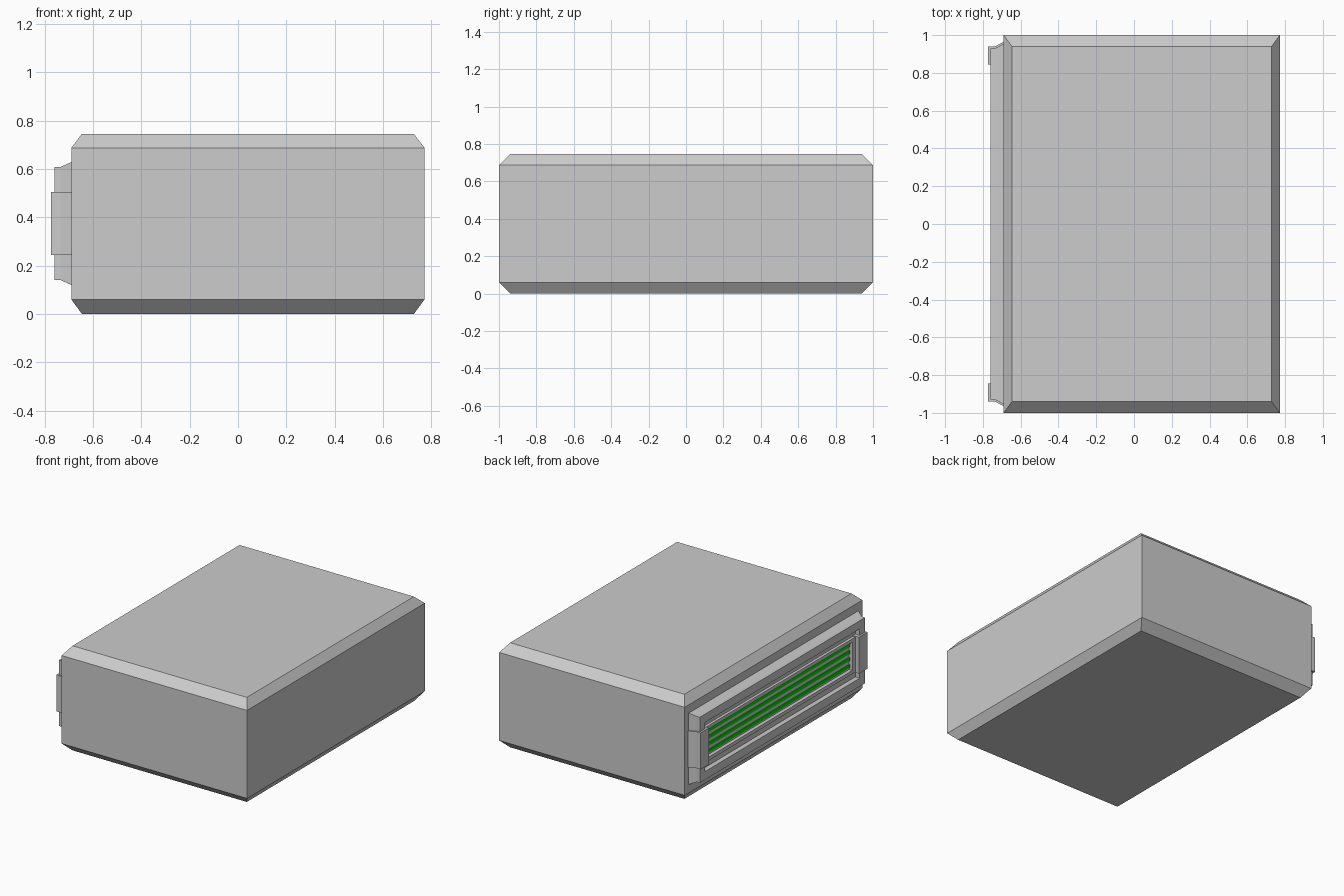
import bpy
import bmesh

old = bpy.data.objects.get("Cube")
if old:
    bpy.data.objects.remove(old, do_unlink=True)


def material(name, rgb):
    m = bpy.data.materials.new(name)
    m.use_nodes = True
    color = (*rgb, 1.0)
    m.diffuse_color = color
    m.node_tree.nodes["Principled BSDF"].inputs["Base Color"].default_value = color
    return m


grey = material("casing grey", (0.604, 0.604, 0.604))
green = material("contact green", (0.0, 0.7, 0.0))


def loft(name, axis, centre, loops, mat):
    """Join rectangles (position along axis, half width, half height) and cap both ends."""
    bm = bmesh.new()
    rings = []
    for pos, a, b in loops:
        ring = []
        for sa, sb in ((-1, -1), (1, -1), (1, 1), (-1, 1)):
            p = [centre[0] + sa * a, centre[1] + sb * b]
            p.insert(axis, pos)
            ring.append(bm.verts.new(p))
        rings.append(ring)
    for r, s in zip(rings, rings[1:]):
        for i in range(4):
            j = (i + 1) % 4
            bm.faces.new((r[i], r[j], s[j], s[i]))
    bm.faces.new(rings[0])
    bm.faces.new(rings[-1])
    bmesh.ops.recalc_face_normals(bm, faces=bm.faces)
    mesh = bpy.data.meshes.new(name)
    bm.to_mesh(mesh)
    bm.free()
    mesh.materials.append(mat)
    obj = bpy.data.objects.new(name, mesh)
    bpy.context.collection.objects.link(obj)
    return obj


X, Z = 0, 2
MID = 0.374     # height of the connector's centre line

# Main housing with chamfered top and bottom rims
loft("housing", Z, (0.041, 0), [
    (0, 0.687, 0.94), (0.06, 0.731, 1.0),
    (0.687, 0.731, 1.0), (0.745, 0.687, 0.94)], grey)

# Connector: flared collar, recess, raised core and contact slot
loft("connector_shell", X, (0, MID), [
    (-0.69, 0.955, 0.254), (-0.735, 0.93, 0.234), (-0.76, 0.93, 0.234),
    (-0.76, 0.87, 0.175), (-0.725, 0.87, 0.175), (-0.725, 0.845, 0.125),
    (-0.745, 0.845, 0.125), (-0.745, 0.808, 0.1), (-0.72, 0.808, 0.1)], grey)

# Rows of contacts on the slot floor
for i in range(4):
    z = MID + (i - 1.5) * 0.05
    loft(f"contact_row_{i + 1}", X, (0, z), [
        (-0.719, 0.808, 0.012), (-0.725, 0.808, 0.012)], green)

# Latches wrapping over the flared ends of the collar
for side, s in (("back", 1), ("front", -1)):
    loft(f"{side}_latch", X, (s * 0.892, MID), [
        (-0.69, 0.073, 0.13), (-0.735, 0.048, 0.13), (-0.773, 0.048, 0.13)], grey)
